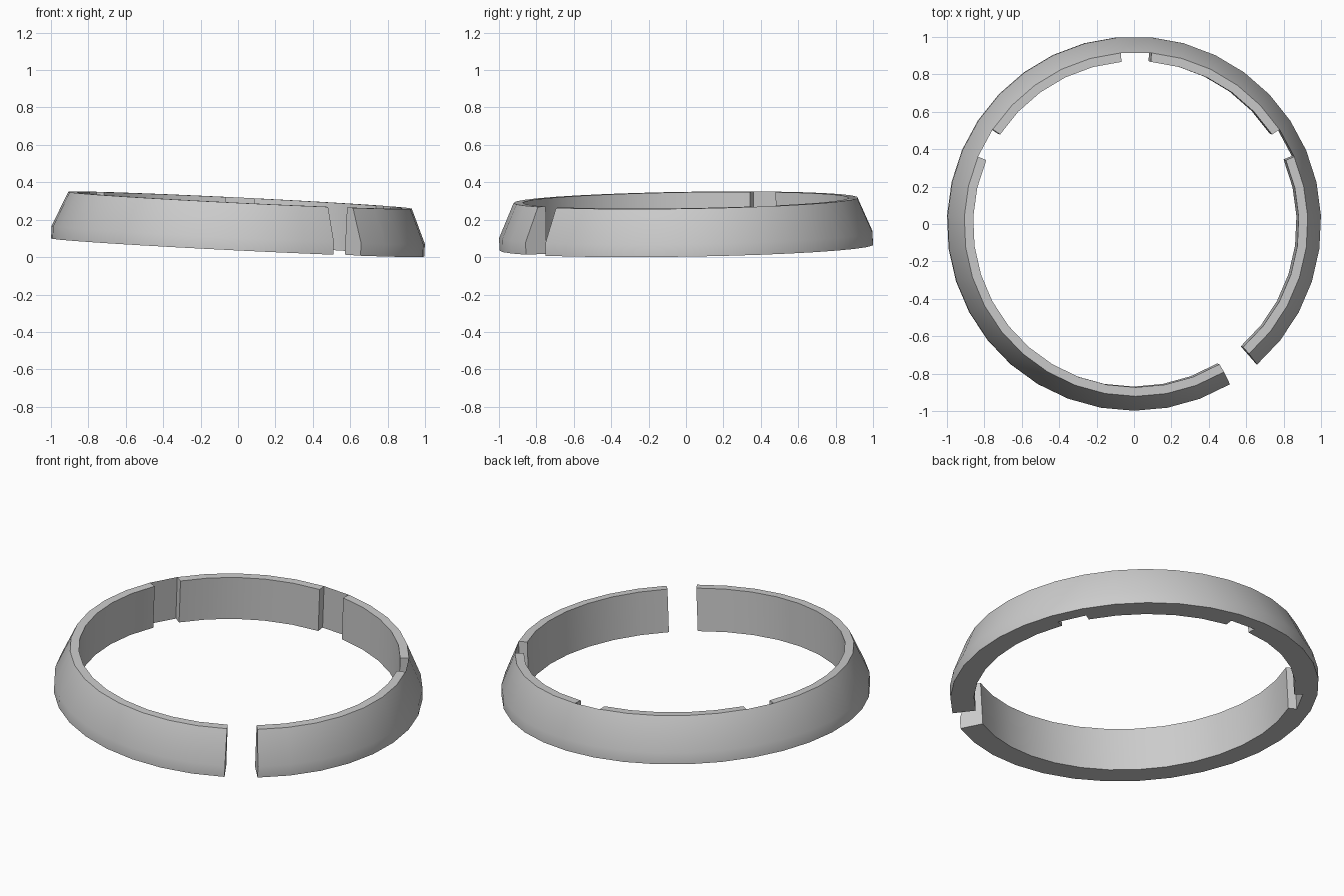
import bpy, bmesh, math
from mathutils import Matrix

if "Cube" in bpy.data.objects:
    bpy.data.objects.remove(bpy.data.objects["Cube"])

SEGS = 35
STEP = 2 * math.pi / SEGS
START = math.radians(-48.86)          # first end of the split
N = SEGS - 1                          # one segment left open
NOTCHES = {7, 13, 19}                 # segments without inner rib
H, R_IN, R_TOP = 0.253, 0.872, 0.92

bm = bmesh.new()
cache = {}


def vert(i, r, z):
    key = (i, r, z)
    if key not in cache:
        a = START + i * STEP
        cache[key] = bm.verts.new((r * math.cos(a), r * math.sin(a), z))
    return cache[key]


# outer wall and inner notch wall cross-section
OUTER = [(R_TOP, 0), (1.0, 0), (1.0, 0.067), (R_TOP, H)]
# inner rib cross-section
RIB = [(R_TOP, H), (R_IN, H), (R_IN, 0), (R_TOP, 0)]


def strip(i, profile):
    for p, q in zip(profile, profile[1:]):
        bm.faces.new([vert(i, *p), vert(i + 1, *p), vert(i + 1, *q), vert(i, *q)])


for i in range(N):
    strip(i, OUTER)
    strip(i, [(R_TOP, H), (R_TOP, 0)] if i in NOTCHES else RIB)

# end walls of the ribs beside each notch
for i in NOTCHES:
    for k in (i, i + 1):
        bm.faces.new([vert(k, *p) for p in RIB])

# end caps at the split
for k in (0, N):
    bm.faces.new([vert(k, *p) for p in OUTER + RIB[1:3]])

bmesh.ops.recalc_face_normals(bm, faces=bm.faces)

# lean the ring slightly, then rest it on the ground
bm.transform(Matrix.Rotation(math.radians(2.8), 4, 'Y') @
             Matrix.Rotation(math.radians(0.9), 4, 'X'))
for axis in range(3):
    lo = min(v.co[axis] for v in bm.verts)
    hi = max(v.co[axis] for v in bm.verts)
    shift = -lo if axis == 2 else -(lo + hi) / 2
    for v in bm.verts:
        v.co[axis] += shift

mesh = bpy.data.meshes.new("split_ring")
bm.to_mesh(mesh)
bm.free()
ring = bpy.data.objects.new("split_ring", mesh)
bpy.context.collection.objects.link(ring)
bpy.context.view_layer.objects.active = ring
ring.select_set(True)
bpy.ops.object.shade_smooth_by_angle(angle=math.radians(30))
